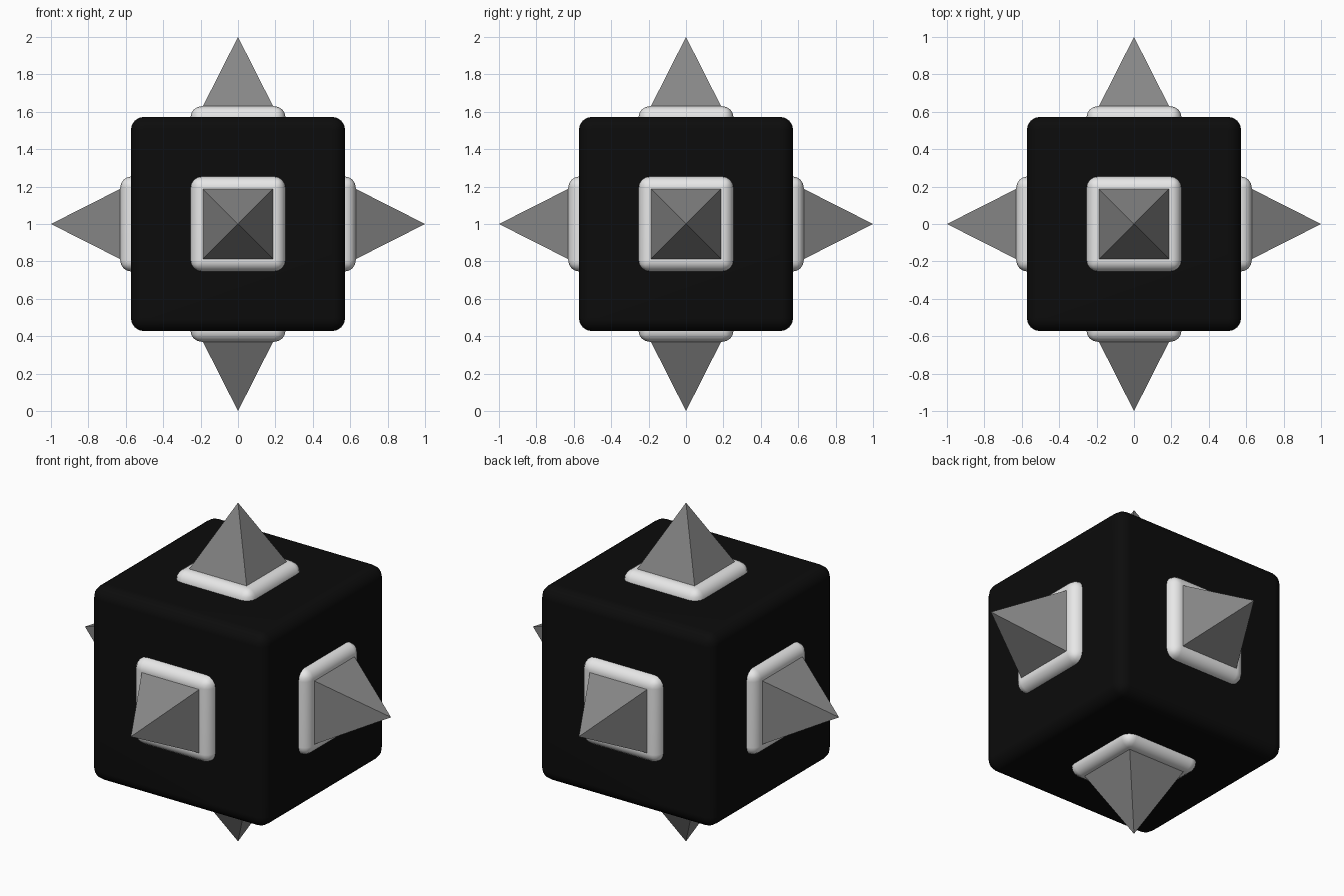
import bpy, math
from mathutils import Matrix, Vector

if "Cube" in bpy.data.objects:
    bpy.data.objects.remove(bpy.data.objects["Cube"])


def material(name, v):
    m = bpy.data.materials.new(name)
    m.diffuse_color = (v, v, v, 1)
    m.use_nodes = True
    m.node_tree.nodes["Principled BSDF"].inputs["Base Color"].default_value = m.diffuse_color
    return m


BLACK = material("black", 0.0035)
LIGHT = material("light grey", 0.8)
GREY = material("mid grey", 0.24)
CENTRE = Matrix.Translation((0, 0, 1))


def rounded_box(name, size, offset, turn, radius, mat):
    """Box with bevelled, smooth edges, moved out along its local z and turned about the centre."""
    bpy.ops.mesh.primitive_cube_add(size=1)
    ob = bpy.context.object
    ob.name = name
    ob.data.transform(CENTRE @ turn @ Matrix.Translation((0, 0, offset)) @ Matrix.Diagonal((*size, 1)))
    ob.data.materials.append(mat)
    bev = ob.modifiers.new("rounding", "BEVEL")
    bev.width, bev.segments = radius, 4
    bpy.ops.object.modifier_apply(modifier="rounding")
    bpy.ops.object.shade_smooth_by_angle(angle=math.radians(35))
    wn = ob.modifiers.new("flat sides", "WEIGHTED_NORMAL")
    wn.keep_sharp = True
    return ob


def spike(name, turn):
    """Flat four-sided pyramid whose tip is one unit from the centre."""
    base, tip, half = 0.625, 1.0, 0.19
    bpy.ops.mesh.primitive_cone_add(vertices=4, radius1=half * math.sqrt(2), radius2=0, depth=tip - base)
    ob = bpy.context.object
    ob.name = name
    ob.data.transform(CENTRE @ turn @ Matrix.Translation((0, 0, (base + tip) / 2))
                      @ Matrix.Rotation(math.pi / 4, 4, "Z"))
    ob.data.materials.append(GREY)


# Main block
rounded_box("body", (1.146, 1.146, 1.146), 0, Matrix.Identity(4), 0.07, BLACK)

# A mounting plate and a spike on each of the six sides
SIDES = {"top": (0, 0, 1), "bottom": (0, 0, -1), "right": (1, 0, 0),
         "left": (-1, 0, 0), "back": (0, 1, 0), "front": (0, -1, 0)}
for side, d in SIDES.items():
    turn = Vector(d).to_track_quat("Z", "Y").to_matrix().to_4x4()
    rounded_box(side + "_plate", (0.508, 0.508, 0.16), 0.55, turn, 0.06, LIGHT)
    spike(side + "_spike", turn)
